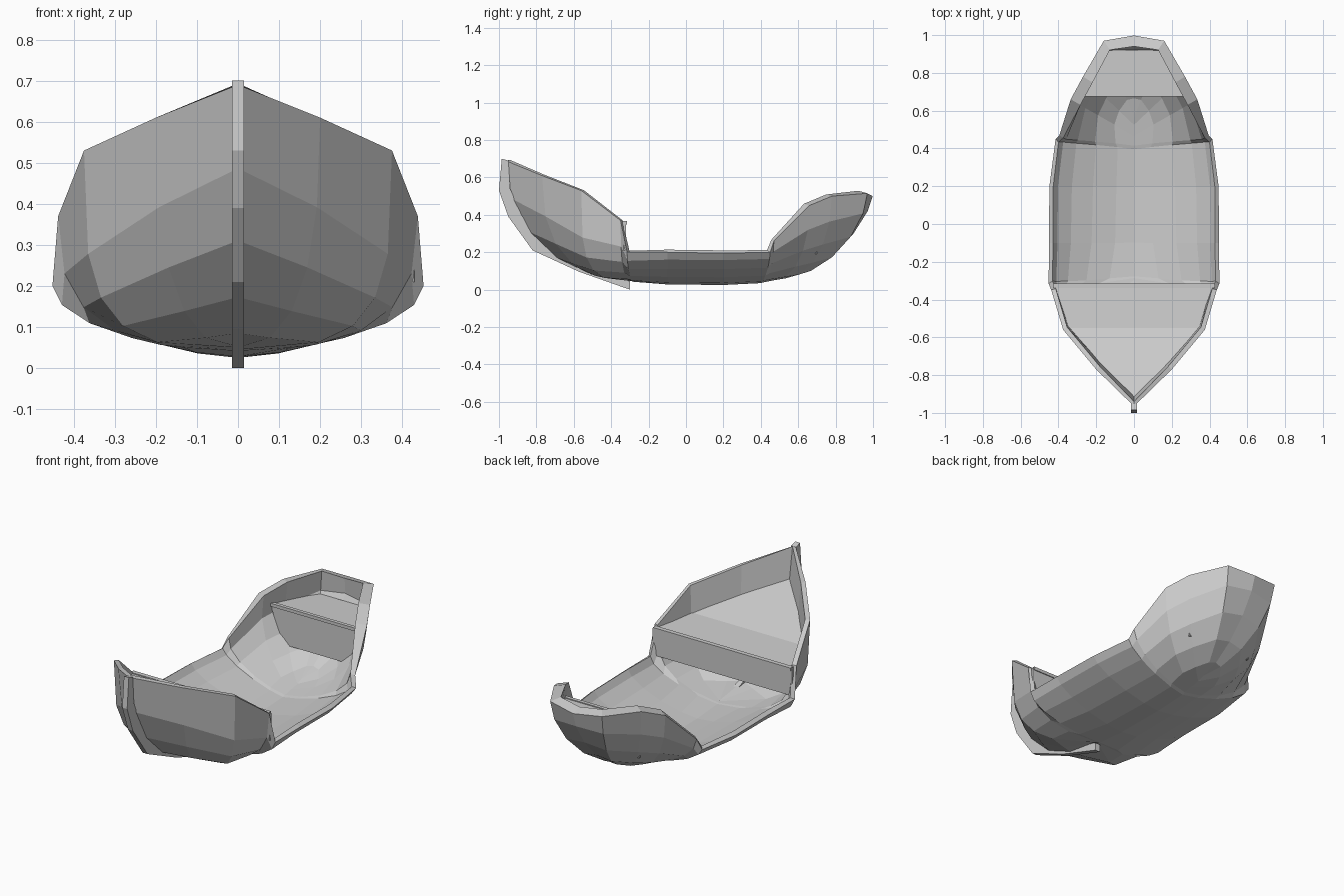
import bpy, bmesh
from mathutils import Vector
from math import sin, cos, pi

if "Cube" in bpy.data.objects:
    bpy.data.objects.remove(bpy.data.objects["Cube"])

grey = bpy.data.materials.new("light grey")
grey.diffuse_color = (0.6, 0.6, 0.6, 1)
grey.use_nodes = True
grey.node_tree.nodes["Principled BSDF"].inputs["Base Color"].default_value = grey.diffuse_color


def make(name, bm):
    bmesh.ops.remove_doubles(bm, verts=bm.verts, dist=0.0005)
    bmesh.ops.recalc_face_normals(bm, faces=bm.faces)
    me = bpy.data.meshes.new(name)
    bm.to_mesh(me)
    bm.free()
    me.materials.append(grey)
    ob = bpy.data.objects.new(name, me)
    bpy.context.collection.objects.link(ob)
    return ob


def slab(name, polys, vec):
    """Thicken one or more flat polygons along a vector."""
    bm = bmesh.new()
    for p in polys:
        bm.faces.new([bm.verts.new(c) for c in p])
    bmesh.ops.remove_doubles(bm, verts=bm.verts, dist=0.0005)
    r = bmesh.ops.extrude_face_region(bm, geom=bm.faces[:], use_keep_orig=True)
    moved = [v for v in r["geom"] if isinstance(v, bmesh.types.BMVert)]
    bmesh.ops.translate(bm, verts=moved, vec=Vector(vec))
    return make(name, bm)


# Hull ribs, bow to stern: rim x, y, z, keel y, z, roundness
ribs = [
    (0, -.965, .69, -.30, .055, .97),
    (.20, -.77, .61, -.30, .052, .8),
    (.375, -.56, .53, -.30, .05, .55),
    (.438, -.35, .37, -.29, .045, .72),
    (.452, -.315, .20, -.28, .042, 1.05),
    (.45, -.10, .20, -.10, .028, 1.25),
    (.448, .20, .195, .20, .025, 1.3),
    (.415, .45, .20, .40, .035, 1.3),
    (.395, .47, .26, .42, .04, 1.15),
    (.335, .66, .45, .47, .05, .95),
    (.27, .78, .50, .53, .06, 1.0),
    (.16, .97, .515, .57, .075, 1.2),
    (0, .998, .50, .60, .08, 1.4),
]
ROWS = 5


def rib_points(rib, side):
    x, y, z, ky, kz, p = rib
    pts = []
    for i in range(ROWS + 1):
        a = pi / 2 * i / ROWS
        c = max(cos(a), 0) ** p if i < ROWS else 0
        s = sin(a) ** p
        pts.append((side * x * c, ky + (y - ky) * c, z + (kz - z) * s))
    return pts


# Hull shell
bm = bmesh.new()
loop = [rib_points(r, 1) for r in ribs] + [rib_points(r, -1) for r in ribs[-2:0:-1]]
cols = [[bm.verts.new(p) for p in c] for c in loop]
for k in range(len(cols)):
    a, b = cols[k], cols[(k + 1) % len(cols)]
    for i in range(ROWS):
        bm.faces.new((a[i], b[i], b[i + 1], a[i + 1]))
bmesh.ops.remove_doubles(bm, verts=bm.verts, dist=0.0005)
bmesh.ops.recalc_face_normals(bm, faces=bm.faces)
bm.normal_update()
low = min(bm.faces, key=lambda f: f.calc_center_median().z)
if low.normal.z > 0:
    bmesh.ops.reverse_faces(bm, faces=bm.faces)
me = bpy.data.meshes.new("hull")
bm.to_mesh(me)
bm.free()
me.materials.append(grey)
hull = bpy.data.objects.new("hull", me)
bpy.context.collection.objects.link(hull)

# Shell thickness, with a broader rim at the stern
group = hull.vertex_groups.new(name="wall")
for v in me.vertices:
    stern_rim = v.co.y > .6 and v.co.z > .42
    group.add([v.index], 1.0 if stern_rim else .42, 'REPLACE')
mod = hull.modifiers.new("thickness", "SOLIDIFY")
mod.thickness = 0.06
mod.offset = -1
mod.vertex_group = "wall"

# Stem post following the bow
stem = [(-.985, .70), (-1.0, .53), (-.95, .39), (-.82, .21), (-.57, .095), (-.30, 0),
        (-.30, .045), (-.55, .14), (-.77, .25), (-.88, .40), (-.94, .54), (-.95, .69)]
slab("stem_post", [[(-.015, y, z) for y, z in stem]], (.03, 0, 0))

# Bow deck in two slopes
slab("bow_deck", [
    [(-.425, -.33, .36), (.425, -.33, .36), (.36, -.55, .38), (-.36, -.55, .38)],
    [(-.36, -.55, .38), (.36, -.55, .38), (.185, -.76, .462), (0, -.93, .528), (-.185, -.76, .462)],
], (0, 0, -.02))

# Bow deck front board and its lip
slab("bow_board", [[(-.43, -.335, .36), (.43, -.335, .36), (.43, -.335, .21), (-.43, -.335, .21)]],
     (0, .015, 0))
slab("bow_lip", [[(-.425, -.34, .366), (.425, -.34, .366), (.425, -.315, .366), (-.425, -.315, .366)]],
     (0, 0, -.018))

# Stern seat, its lip and front board
slab("stern_seat", [[(-.285, .685, .40), (.285, .685, .40), (.145, .92, .40), (-.145, .92, .40)]],
     (0, 0, -.02))
slab("stern_lip", [[(-.28, .675, .405), (.28, .675, .405), (.28, .695, .405), (-.28, .695, .405)]],
     (0, 0, -.018))
slab("stern_board", [[(-.28, .685, .39), (.28, .685, .39), (.20, .685, .19), (-.20, .685, .19)]],
     (0, .015, 0))
